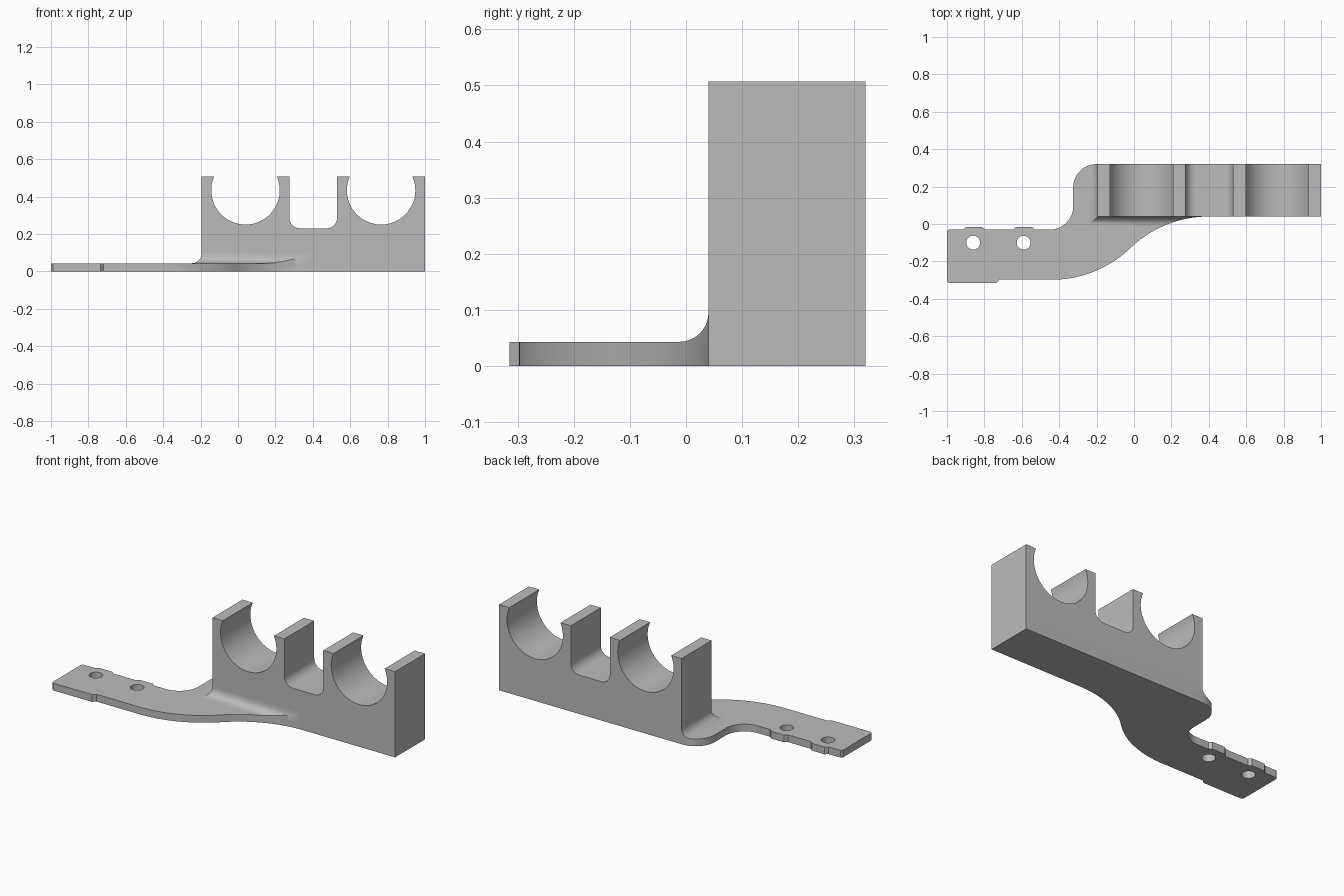
import bpy
import bmesh
from math import sin, cos, radians, asin, degrees, atan

if "Cube" in bpy.data.objects:
    bpy.data.objects.remove(bpy.data.objects["Cube"], do_unlink=True)

grey = bpy.data.materials.new("grey_plastic")
grey.use_nodes = True
grey.diffuse_color = (0.5, 0.5, 0.5, 1)
grey.node_tree.nodes["Principled BSDF"].inputs["Base Color"].default_value = grey.diffuse_color

PLATE_TOP, HEIGHT = 0.043, 0.507
LEFT, RIGHT, FRONT, BACK = -0.195, 1.0, 0.04, 0.32


def arc(cx, cy, r, a0, a1, n=16):
    """Points along an arc, angles in degrees."""
    angles = [radians(a0 + (a1 - a0) * i / n) for i in range(n + 1)]
    return [(cx + r * cos(a), cy + r * sin(a)) for a in angles]


def loft(name, rings):
    """Closed solid through a stack of matching rings."""
    bm = bmesh.new()
    loops = [[bm.verts.new(p) for p in ring] for ring in rings]
    n = len(loops[0])
    for low, high in zip(loops, loops[1:]):
        for i in range(n):
            j = (i + 1) % n
            bm.faces.new((low[i], low[j], high[j], high[i]))
    bm.faces.new(loops[0][::-1])
    bm.faces.new(loops[-1])
    bmesh.ops.recalc_face_normals(bm, faces=bm.faces)
    mesh = bpy.data.meshes.new(name)
    bm.to_mesh(mesh)
    bm.free()
    mesh.materials.append(grey)
    obj = bpy.data.objects.new(name, mesh)
    bpy.context.collection.objects.link(obj)
    return obj


def prism(name, outline, z0, z1):
    return loft(name, [[(x, y, z) for x, y in outline] for z in (z0, z1)])


def activate(obj):
    bpy.ops.object.select_all(action="DESELECT")
    obj.select_set(True)
    bpy.context.view_layer.objects.active = obj


def cut(obj, tool, operation):
    """Apply a boolean and throw the tool away."""
    mod = obj.modifiers.new("cut", "BOOLEAN")
    mod.operation, mod.object, mod.solver = operation, tool, "EXACT"
    tool.hide_render = True
    activate(obj)
    bpy.ops.object.modifier_apply(modifier=mod.name)
    bpy.data.objects.remove(tool, do_unlink=True)


# Plate outline: tab with a stepped front edge, S-curved front, rounded back corner
run, rise = 0.42, 0.169
sweep = 2 * atan(rise / run)
R = run / sin(sweep)
sweep = degrees(sweep)
outline = [(-1, -0.305), (-0.99, -0.315), (-0.735, -0.315), (-0.718, -0.298)]
outline += arc(-0.44, -0.298 + R, R, -90, -90 + sweep, 24)
outline += arc(0.4, FRONT - R, R, 90 + sweep, 90, 24)[1:]
outline += [(RIGHT, FRONT), (RIGHT, BACK)]
outline += arc(-0.2, 0.195, 0.125, 90, 180)
outline += arc(-0.45, 0.095, 0.125, 0, -90)
for x in (-0.588, -0.855):
    outline += [(x + 0.058, -0.03), (x + 0.042, -0.015), (x - 0.042, -0.015), (x - 0.058, -0.03)]
outline += [(-0.99, -0.03), (-1, -0.04)]

plate = prism("mounting_plate", outline, 0, PLATE_TOP)
for x in (-0.86, -0.59):
    hole = prism("screw_hole", arc(x, -0.1, 0.037, 0, 348.75, 31), -0.1, 0.1)
    cut(plate, hole, "DIFFERENCE")

# Clip block: two open round seats with a square slot between them
seat_r, seat_z = 0.183, 0.433
lip = degrees(asin((HEIGHT - seat_z) / seat_r))


def seat(x):
    return arc(x, seat_z, seat_r, lip, -180 - lip, 48)


profile = [(LEFT, 0), (RIGHT, 0), (RIGHT, HEIGHT)]
profile += seat(0.765)
profile += [(0.53, HEIGHT)]
profile += arc(0.475, 0.285, 0.055, 0, -90, 10)
profile += arc(0.33, 0.285, 0.055, -90, -180, 10)
profile += [(0.275, HEIGHT)]
profile += seat(0.04)
profile += [(LEFT, HEIGHT)]
block = loft("clip_block", [[(x, y, z) for x, z in profile] for y in (FRONT, BACK)])

# Concave fillet where the block meets the plate, trimmed to the plate outline
fr = 0.052
steps = [(fr, 0.02)]
for px, pz in arc(fr, PLATE_TOP + fr, fr, 270, 180, 12):
    steps.append((px, pz))
rings = []
for d, z in steps:
    x0, y0 = LEFT - d, FRONT - d
    rings.append([(x0, y0, z), (0.38, y0, z), (0.38, 0.34, z), (x0, 0.34, z)])
fillet = loft("base_fillet", rings)
cut(fillet, prism("fillet_trim", outline, -0.1, 0.3), "INTERSECT")

for obj in (plate, block, fillet):
    activate(obj)
    bpy.ops.object.shade_smooth_by_angle(angle=radians(30))
